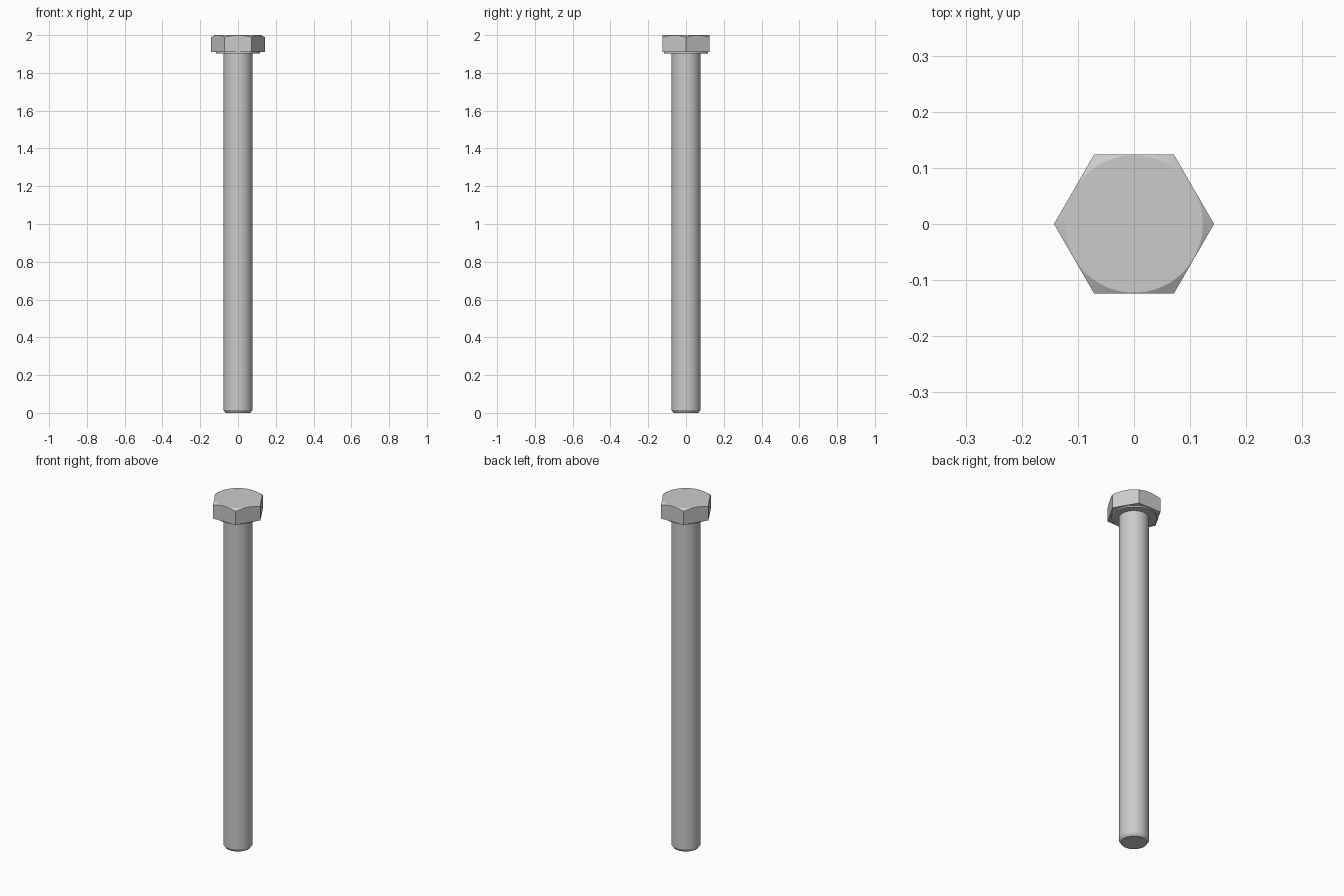
import bpy, bmesh, math

if "Cube" in bpy.data.objects:
    bpy.data.objects.remove(bpy.data.objects["Cube"])

N = 72                 # segments around, a multiple of 6 so hex corners are exact
APOTHEM = 0.1235       # half the width across flats


def hex_radius(a):
    return APOTHEM / math.cos((a % (math.pi / 3)) - math.pi / 6)


def lathe(name, rings):
    """Each ring maps an angle to (radius, z); rings run bottom to top."""
    bm = bmesh.new()
    loops = []
    for ring in rings:
        loop = []
        for i in range(N):
            a = 2 * math.pi * i / N
            r, z = ring(a)
            loop.append(bm.verts.new((r * math.cos(a), r * math.sin(a), z)))
        loops.append(loop)
    for lo, hi in zip(loops, loops[1:]):
        for i in range(N):
            j = (i + 1) % N
            bm.faces.new((lo[i], lo[j], hi[j], hi[i]))
    bm.faces.new(loops[0][::-1])
    bm.faces.new(loops[-1])
    bmesh.ops.recalc_face_normals(bm, faces=bm.faces[:])
    mesh = bpy.data.meshes.new(name)
    bm.to_mesh(mesh)
    bm.free()
    obj = bpy.data.objects.new(name, mesh)
    bpy.context.collection.objects.link(obj)
    bpy.ops.object.select_all(action='DESELECT')
    obj.select_set(True)
    bpy.context.view_layer.objects.active = obj
    bpy.ops.object.shade_smooth_by_angle(angle=math.radians(20))
    return obj


def circle(r, z):
    return lambda a: (r, z)


def chamfered_hex(a):
    r = hex_radius(a)
    return r, 2.0 - (r - 0.1225) * math.tan(math.radians(30))


# Hexagonal head with washer face below and conical chamfer on top
lathe("bolt_head", [
    circle(0.116, 1.902),
    circle(0.116, 1.91),
    lambda a: (hex_radius(a), 1.91),
    chamfered_hex,
    circle(0.1225, 2.0),
])

# Round shank with chamfered tip
lathe("bolt_shank", [
    circle(0.067, 0.0),
    circle(0.0765, 0.015),
    circle(0.0765, 1.902),
])
